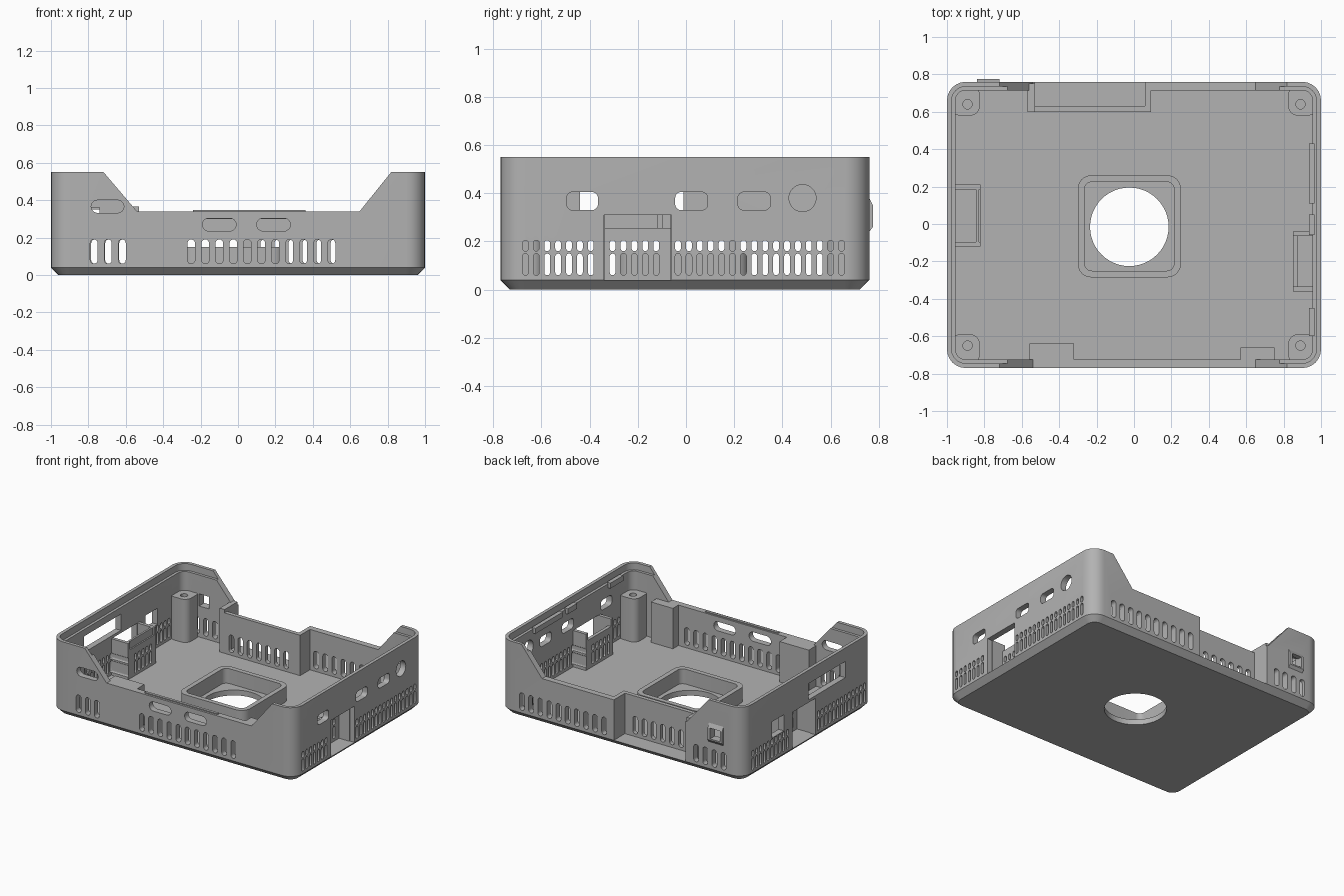
import bpy, bmesh
from math import sin, cos, pi, radians

if "Cube" in bpy.data.objects:
    bpy.data.objects.remove(bpy.data.objects["Cube"])

grey = bpy.data.materials.new("plain grey")
grey.use_nodes = True
GREY = (0.45, 0.45, 0.45, 1)
grey.diffuse_color = GREY
grey.node_tree.nodes["Principled BSDF"].inputs["Base Color"].default_value = GREY

X0, X1, Y0, Y1, TOP, FLOOR, LOW = -1.0, 1.0, -0.77, 0.76, 0.55, 0.04, 0.34
WALL = 0.045


def rounded(u0, u1, v0, v1, r=0.0, n=6):
    """Outline of a rounded rectangle."""
    if r <= 0:
        return [(u0, v0), (u1, v0), (u1, v1), (u0, v1)]
    r = min(r, (u1 - u0) / 2 - 1e-4, (v1 - v0) / 2 - 1e-4)
    centres = [(u1 - r, v1 - r), (u0 + r, v1 - r), (u0 + r, v0 + r), (u1 - r, v0 + r)]
    return [(cu + r * cos((q + k / n) * pi / 2), cv + r * sin((q + k / n) * pi / 2))
            for q, (cu, cv) in enumerate(centres) for k in range(n + 1)]


def circle(u, v, r, n=48):
    return [(u + r * cos(2 * pi * k / n), v + r * sin(2 * pi * k / n)) for k in range(n)]


def place(axis, u, v, d):
    return {"x": (d, u, v), "y": (u, d, v), "z": (u, v, d)}[axis]


def finish(name, bm):
    bmesh.ops.recalc_face_normals(bm, faces=bm.faces)
    mesh = bpy.data.meshes.new(name)
    bm.to_mesh(mesh)
    bm.free()
    mesh.materials.append(grey)
    ob = bpy.data.objects.new(name, mesh)
    bpy.context.collection.objects.link(ob)
    return ob


def stack(bm, loops, closed=False):
    """Skin a row of equal outlines; cap the ends unless closed."""
    rings = [[bm.verts.new(p) for p in loop] for loop in loops]
    pairs = list(zip(rings, rings[1:]))
    for a, b in pairs:
        for i in range(len(a)):
            j = (i + 1) % len(a)
            bm.faces.new((a[i], a[j], b[j], b[i]))
    bm.faces.new(rings[0])
    bm.faces.new(rings[-1])


def prism(bm, axis, outline, a, b):
    stack(bm, [[place(axis, u, v, d) for u, v in outline] for d in (a, b)])


def solid(name, *prisms):
    bm = bmesh.new()
    for p in prisms:
        prism(bm, *p)
    return finish(name, bm)


def cut(ob, *prisms):
    """Cut prisms out of a part."""
    cutter = solid("cutter", *prisms)
    cutter.hide_render = True
    mod = ob.modifiers.new("cut", "BOOLEAN")
    mod.operation, mod.solver, mod.object = "DIFFERENCE", "EXACT", cutter
    bpy.context.view_layer.objects.active = ob
    bpy.ops.object.modifier_apply(modifier=mod.name)
    bpy.data.objects.remove(cutter)


# Tray shell: chamfered base, rounded corners, stepped rim
def level(inset, z):
    return [(u, v, z) for u, v in rounded(X0 + inset, X1 - inset, Y0 + inset, Y1 - inset, 0.1 - inset)]


bm = bmesh.new()
stack(bm, [level(0.04, 0), level(0, 0.04), level(0, TOP), level(0.025, TOP),
           level(0.025, 0.5), level(WALL, 0.5), level(WALL, FLOOR)])
shell = finish("tray_shell", bm)

# Low notch across the front and back walls
notch = [(-0.72, 0.551), (-0.54, LOW), (0.65, LOW), (0.82, 0.551), (0.82, 0.7), (-0.72, 0.7)]
cut(shell, ("y", notch, -0.9, 0.9))

# Fan opening, rear recess and side pockets
cut(shell, ("z", circle(-0.025, -0.015, 0.21), -0.1, 0.1),
    ("y", rounded(-0.53, 0.06, FLOOR, 0.7), 0.62, 0.9),
    ("x", rounded(-0.34, -0.06, FLOOR, 0.31), 0.9, 1.1),
    ("x", rounded(-0.09, 0.18, FLOOR, 0.31), -1.1, -0.9))

# Vent slots
side_y = [-0.666 + 0.0452 * i for i in range(30)]


def side_slots(a, b, edges):
    return [("x", rounded(y - 0.012, y + 0.012, z0, z1, 0.012, 3), a, b)
            for y in side_y if all(abs(y - e) > 0.024 for e in edges)
            for z0, z1 in ((0.06, 0.15), (0.16, 0.205))]


def end_slots(xs, a, b):
    return [("y", rounded(x - 0.02, x + 0.02, 0.06, 0.19, 0.02, 4), a, b) for x in xs]


right_vents = side_slots(0.8, 1.1, (-0.34, -0.06))
left_vents = side_slots(-1.1, -0.78, (-0.09, 0.18))
recess_vents = end_slots([-0.475 + 0.075 * i for i in range(7)], 0.55, 0.66)
front_xs = [-0.77, -0.695, -0.62] + [-0.25 + 0.075 * i for i in range(11)]
back_xs = [0.14 + 0.075 * i for i in range(10)] + [-0.84, -0.765, -0.69, -0.615]
cut(shell, *right_vents, *left_vents, *end_slots(front_xs, -0.85, -0.7),
    *end_slots(back_xs, 0.69, 0.85))

# Connector openings in the walls
ports = [("x", rounded(y0, y1, 0.33, 0.405, 0.025), 0.9, 1.1)
         for y0, y1 in ((-0.495, -0.365), (-0.045, 0.09), (0.215, 0.35))]
ports += [("x", circle(0.483, 0.38, 0.056), 0.9, 1.1),
          ("x", rounded(-0.44, -0.01, 0.33, 0.45), -1.1, -0.9),
          ("x", rounded(0.28, 0.42, 0.21, 0.33), -1.1, -0.9),
          ("y", rounded(-0.82, -0.74, 0.27, 0.36), 0.69, 0.9)]
ports += [("y", rounded(x0, x1, z0, z0 + 0.068, 0.034), -0.9, -0.7)
          for x0, x1, z0 in ((-0.19, -0.01, 0.235), (0.1, 0.28, 0.235), (-0.785, -0.61, 0.332))]
cut(shell, *ports)

# Inset rear wall around the recess
recess = solid("rear_recess_wall", ("z", [
    (-0.555, 0.74), (-0.555, 0.6), (0.09, 0.6), (0.09, 0.74),
    (0.06, 0.74), (0.06, 0.63), (-0.53, 0.63), (-0.53, 0.74)], FLOOR - 0.005, LOW))
cut(recess, *recess_vents)
recess_post = solid("rear_recess_post", ("z", rounded(-0.57, -0.53, 0.6, 0.75), FLOOR, 0.365))


# Open-topped pocket boxes on the side walls
def pocket(name, side, back, y0, y1, vents):
    w, t = side * 0.96, side * 0.025
    box = solid(name, ("z", [
        (w, y0), (back, y0), (back, y1), (w, y1), (w, y1 - 0.025),
        (back + t, y1 - 0.025), (back + t, y0 + 0.025), (w, y0 + 0.025)], FLOOR - 0.005, 0.31))
    top = rounded(y0 + 0.025, y1 - 0.025, 0.255, 0.4)
    cut(box, *vents, ("x", top, back - 0.01, back + 0.03))
    return box


pocket_right = pocket("right_pocket", 1, 0.85, -0.36, -0.04, right_vents)
pocket_left = pocket("left_pocket", -1, -0.82, -0.12, 0.21, left_vents)

# Raised square collar around the fan opening
collar = solid("fan_collar", ("z", rounded(-0.3, 0.25, -0.285, 0.26, 0.07), FLOOR - 0.005, 0.15))
cut(collar, ("z", rounded(-0.265, 0.215, -0.25, 0.225, 0.04), -0.1, 0.3))

# Screw posts in the corners
posts = []
for side, sx in (("left", -1), ("right", 1)):
    for end, y0, y1, cy in (("front", -0.75, -0.59, -0.65), ("back", 0.58, 0.74, 0.64)):
        x0, x1 = sorted((sx * 0.825, sx * 0.98))
        post = solid(f"{end}_{side}_screw_post", ("z", rounded(x0, x1, y0, y1, 0.05), FLOOR - 0.005, 0.36))
        cut(post, ("z", circle(sx * 0.89, cy, 0.025, 24), 0.15, 0.5))
        posts.append(post)

# Blocks behind the front wall
solid("front_block_wide", ("z", rounded(-0.56, -0.32, -0.74, -0.64), FLOOR, LOW))
solid("front_block_narrow", ("z", rounded(0.57, 0.75, -0.74, -0.66), FLOOR, LOW))

# Locating lips along the rim
solid("front_lip", ("z", rounded(-0.24, 0.36, -0.755, -0.735), 0.3, 0.347))
for n, (y0, y1) in enumerate(((0.11, 0.43), (-0.06, 0.05), (-0.6, -0.45))):
    solid(f"right_lip_{n + 1}", ("z", rounded(0.935, 0.965, y0, y1), 0.47, 0.51))

# Rear connector cover with a sloped edge and an opening
cover = solid("rear_connector_cover", ("x", [
    (0.74, 0.24), (0.76, 0.24), (0.775, 0.26), (0.775, 0.35), (0.76, 0.38), (0.74, 0.38)], -0.84, -0.72))
cut(cover, ("y", rounded(-0.82, -0.74, 0.27, 0.35), 0.7, 0.8))

# Smooth rounded parts, keeping edges sharp
bpy.ops.object.select_all(action="DESELECT")
for ob in [shell, collar] + posts:
    ob.select_set(True)
bpy.context.view_layer.objects.active = shell
bpy.ops.object.shade_smooth_by_angle(angle=radians(30))
bpy.ops.object.select_all(action="DESELECT")
